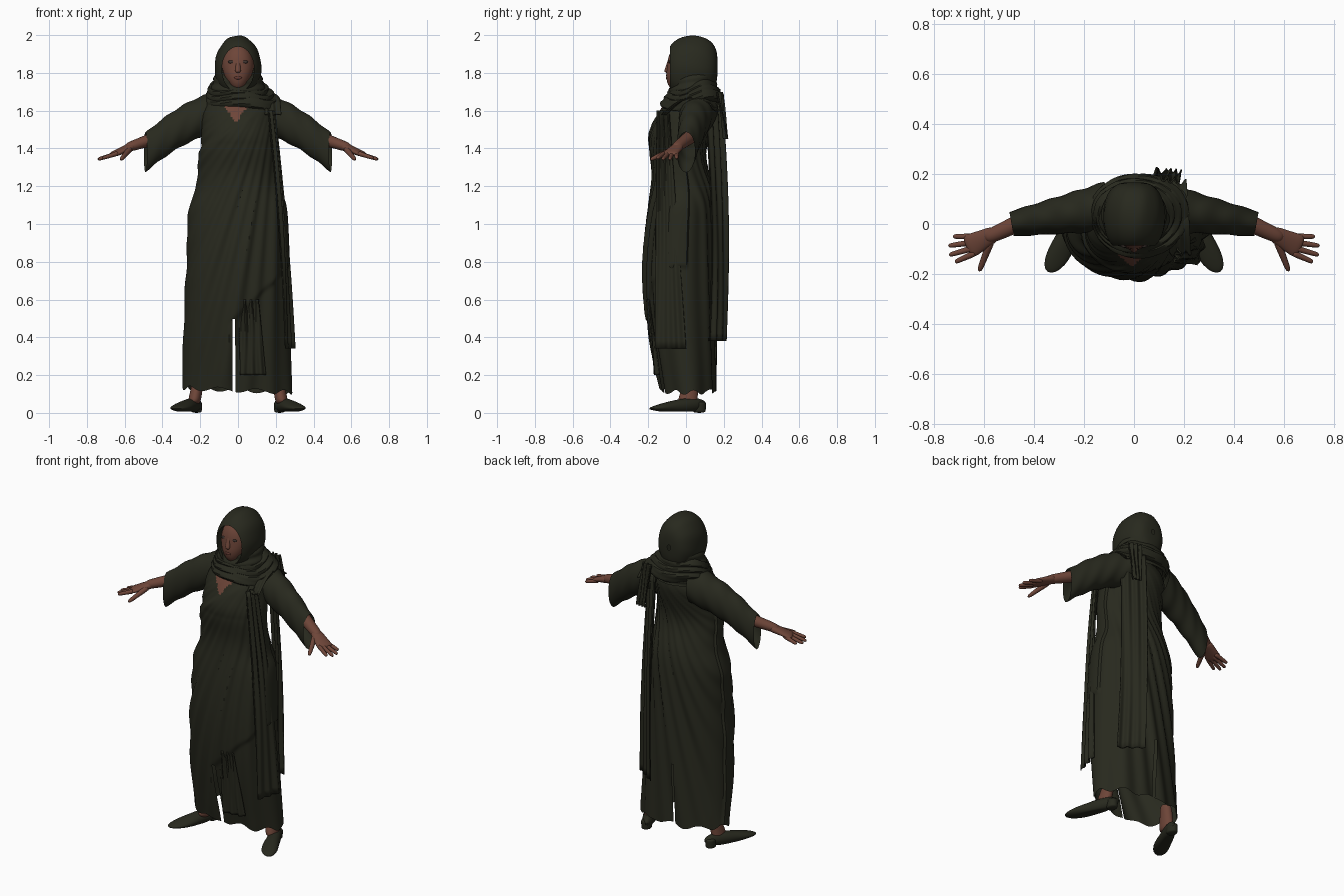
import bpy, bmesh, math
from math import sin, cos, pi, tau, sqrt
from mathutils import Vector

cube = bpy.data.objects.get("Cube")
if cube:
    bpy.data.objects.remove(cube)

X, Z = Vector((1, 0, 0)), Vector((0, 0, 1))
built = []


def material(name, *rgb):
    mat = bpy.data.materials.new(name)
    mat.use_nodes = True
    mat.diffuse_color = (*rgb, 1)
    shader = mat.node_tree.nodes["Principled BSDF"]
    shader.inputs["Base Color"].default_value = mat.diffuse_color
    shader.inputs["Roughness"].default_value = .9
    return mat


olive = material("dark olive cloth", .021, .022, .013)
skin = material("brown skin", .155, .06, .04)
lip = material("lip brown", .12, .04, .03)
eye = material("eye grey brown", .05, .035, .03)


def mix(start, end, t):
    return start + (end - start) * t


def clamp(value):
    return min(1, max(0, value))


def bump(value, middle, width):
    return math.exp(-((value - middle) / width) ** 2)


def finish(bm, name, *mats):
    bmesh.ops.recalc_face_normals(bm, faces=bm.faces)
    mesh = bpy.data.meshes.new(name)
    bm.to_mesh(mesh)
    bm.free()
    obj = bpy.data.objects.new(name, mesh)
    bpy.context.collection.objects.link(obj)
    for mat in mats:
        mesh.materials.append(mat)
    built.append(obj)
    return obj


def loft(rings, closed=True, caps=False, loop=False):
    """Bridge rows of points into a sheet, tube or torus."""
    bm = bmesh.new()
    rows = [[bm.verts.new(point) for point in ring] for ring in rings]
    pairs = list(zip(rows, rows[1:]))
    if loop:
        pairs.append((rows[-1], rows[0]))
    for low, high in pairs:
        count = len(low)
        for j in range(count if closed else count - 1):
            k = (j + 1) % count
            bm.faces.new((low[j], low[k], high[k], high[j]))
    if caps:
        bm.faces.new(rows[0])
        bm.faces.new(rows[-1])
    return bm


def limb(name, start, end, size_start, size_end, mat, mirror=1, arch=0, sleeve=False):
    """Oval tube between two points: rounded ends, or an open wrinkled sleeve."""
    start, end = Vector(start), Vector(end)
    size_start, size_end = Vector(size_start), Vector(size_end)
    along = (end - start).normalized()
    upright = abs(along.z) > .85
    side = X if upright else along.cross(Z).normalized()
    up = Z if sleeve and not upright else side.cross(along)
    rings, steps, sides = [], 24, 28
    for i in range(steps + 1):
        t = i / steps
        centre = mix(start, end, t) + Z * arch * sin(pi * t)
        size = mix(size_start, size_end, t)
        ring = []
        for j in range(sides):
            a = tau * j / sides
            if sleeve:
                scale = 1 + .03 * sin(i + 3 * sin(a))
            else:
                scale = .05 + .95 * sqrt(1 - (2 * t - 1) ** 8)
            point = centre + (side * cos(a) * size.x + up * sin(a) * size.y) * scale
            ring.append((point.x * mirror, point.y, point.z))
        rings.append(ring)
    finish(loft(rings, caps=not sleeve), name, mat)


def blob(name, centre, size, mat, mirror=1, shape=None):
    """Ellipsoid whose unit form may first be changed by a shape rule."""
    bm = bmesh.new()
    bmesh.ops.create_uvsphere(bm, u_segments=28, v_segments=18, radius=1)
    for vert in bm.verts:
        if shape:
            shape(vert.co)
        vert.co = [c + v * s for c, v, s in zip(centre, vert.co, size)]
        vert.co.x *= mirror
    finish(bm, name, mat)


def cloth(name, top, bottom, width_top, width_bottom, across, bulge=(0, 0, 0)):
    """Softly pleated strip hanging between two points."""
    top, bottom, bulge = Vector(top), Vector(bottom), Vector(bulge)
    across = Vector(across).normalized()
    normal = across.cross(Z)
    rings, steps, columns = [], 30, 32
    for i in range(steps + 1):
        t = i / steps
        centre = mix(top, bottom, t) + bulge * sin(pi * t)
        width = mix(width_top, width_bottom, t)
        ring = []
        for j in range(columns + 1):
            u = 2 * j / columns - 1
            fold = sin(3 * pi * u + 2 * t) + .5 * sin(8 * u - 3 * t)
            ring.append(centre + across * u * width + normal * .007 * fold)
        rings.append(ring)
    obj = finish(loft(rings, closed=False), name, olive)
    obj.modifiers.new("thickness", "SOLIDIFY").thickness = .006


def robe():
    rings, steps, sides = [], 130, 120
    for i in range(steps + 1):
        z = mix(.12, 1.7, i / steps)
        # hem tapers to a waist, then rounds over at the shoulders
        shoulder = sqrt(1 - (max(0, z - 1.55) / .17) ** 2)
        waist = 1 / (1 + math.exp((1.15 - z) * 30))
        half = (.29 - .035 * z - .045 * waist) * shoulder
        belly = max(0, sin((z - .12) * pi / 1.3))
        front = -(.125 + .085 * belly + .06 * bump(z, 1.45, .14)) * shoulder
        back = (.155 - .05 * bump(z, 1.36, .15)) * shoulder
        drop = 1.8 - z
        depth = .008 * min(1, drop) * clamp((1.68 - z) * 8)
        ring = []
        for j in range(sides):
            a = tau * j / sides
            c, s = cos(a), sin(a)
            x, y = half * c, (front + back) / 2 + (back - front) / 2 * s
            # folds fan out from the left shoulder, softer at the sides
            fan = math.atan2(.2 - x, drop)
            push = depth * (sin(85 * fan) + .6 * sin(37 * fan + 1)) * (.4 + .6 * abs(s))
            # wrap overlaps along a chest edge and a hem edge
            inside = min(1.55 + .75 * x - z, max(-.02 - x, z - .5 - x))
            if s < .2:
                push += .012 * clamp(inside * 40)
            hem = .012 * bump(z, .12, .06) * (sin(9 * a) - c)
            ring.append((x + c * push, y + s * push, z + hem))
        rings.append(ring)
    bm = loft(rings)
    slit = []
    for face in bm.faces:
        spot = face.calc_center_median()
        # narrow slit at the hem, front and back
        if spot.z < .5 and abs(spot.x + .021) < .0075:
            slit.append(face)
        # bare skin in the neckline
        if spot.y < 0 and abs(spot.x + .01) < .75 * (spot.z - 1.54):
            face.material_index = 1
    bmesh.ops.delete(bm, geom=slit, context="FACES")
    finish(bm, "robe", olive, skin)


def hood():
    rings, steps, sides = [], 28, 40
    for i in range(-1, steps + 1):
        t = max(0, i) / steps
        scale = sin(mix(.57, pi - .02, t)) ** .6
        y = .03 - .137 * cos(mix(.57, pi - .02, t)) if i >= 0 else -.02
        ring = []
        for j in range(sides):
            b = tau * j / sides
            ripple = 1 + .012 * sin(9 * b + 5 * t) * sin(pi * t)
            ring.append((.124 * scale * cos(b) * ripple, y,
                         1.82 + .015 * t + .172 * scale * sin(b) * ripple))
        rings.append(ring)
    finish(loft(rings), "hood", olive)


def scarf_wrap(name, level):
    rings, steps, sides = [], 64, 20
    thick = .034 - .004 * level
    for i in range(steps):
        a = tau * i / steps
        out = Vector((cos(a), sin(a), 0))
        centre = Vector((.02 - .01 * level, .035, 1.65 + .03 * level))
        centre.x += (.165 - .015 * level) * out.x
        centre.y += (.135 - .015 * level) * out.y
        centre.z += .025 * out.y + .012 * sin(3 * a)
        ring = []
        for j in range(sides):
            b = tau * j / sides
            ring.append(centre + (out * cos(b) + Z * sin(b)) * thick * (1 + .14 * sin(4 * b + 3 * a)))
        rings.append(ring)
    finish(loft(rings, loop=True), name, olive)


def face_shape(unit):
    # narrow jaw, chin pushed forward
    jaw = max(0, -unit.z)
    unit.x *= 1 - .25 * jaw
    unit.y -= .35 * jaw


def shoe_shape(unit):
    # blunt toe, flat sole, tall heel, toe turned out
    unit.x *= 1 + .6 * max(0, -unit.y)
    unit.z = max(unit.z, -.8) * (1 + .45 * unit.y) + .35 * unit.y
    unit.x -= unit.y * 1.4


robe()
hood()
limb("hood_skirt", (0, .035, 1.62), (0, .045, 1.8), (.17, .145), (.12, .11), olive, sleeve=True)
for level, label in enumerate(("lower", "middle", "upper")):
    scarf_wrap(label + "_scarf", level)

# Hanging cloth
cloth("shoulder_drape", (.18, -.12, 1.58), (.15, .17, 1.6), .05, .06, X, (0, 0, .08))
cloth("back_drape", (.13, .15, 1.64), (.16, .165, .38), .07, .08, (.8, -.6, 0), (0, .02, 0))
cloth("side_drape", (.18, -.12, 1.6), (.28, -.085, .34), .035, .085, (.3, 1, 0), (.015, 0, 0))
cloth("front_pleats", (.06, -.2, .6), (.08, -.16, .2), .05, .07, (1, .1, 0))
cloth("scarf_tail", (.14, .18, 1.7), (.16, .215, 1.45), .04, .03, (1, -.2, 0))

# Head
blob("face", (0, -.02, 1.83), (.085, .08, .125), skin, shape=face_shape)
limb("neck", (0, .01, 1.5), (0, 0, 1.8), (.06, .06), (.05, .05), skin)
limb("nose", (0, -.085, 1.875), (0, -.104, 1.8), (.01, .008), (.016, .014), skin)
blob("lips", (0, -.1, 1.774), (.02, .007, .009), lip)

for mirror, side in ((1, "left_"), (-1, "right_")):
    blob(side + "eye", (.036, -.088, 1.858), (.018, .006, .008), eye, mirror)
    # Arm and hand
    limb(side + "sleeve", (.1, .07, 1.6), (.49, 0, 1.38), (.1, .11), (.05, .104), olive, mirror,
         arch=.03, sleeve=True)
    limb(side + "forearm", (.36, .05, 1.48), (.6, -.06, 1.4), (.04, .04), (.028, .024), skin, mirror)
    limb(side + "palm", (.55, -.035, 1.415), (.67, -.095, 1.365), (.03, .025), (.05, .013), skin, mirror)
    for i, label in enumerate(("little", "ring", "middle", "index")):
        knuckle = Vector((.635, -.05 - .022 * i, 1.375))
        reach = .11 if i in (1, 2) else .09
        tip = knuckle + Vector((cos(.14 * i), -sin(.14 * i), -.3)) * reach
        limb(side + label + "_finger", knuckle, tip, (.013, .013), (.009, .009), skin, mirror)
    limb(side + "thumb", (.57, -.06, 1.4), (.62, -.19, 1.34), (.017, .017), (.01, .01), skin, mirror)
    # Foot and shoe
    limb(side + "ankle", (.205, .035, .2), (.235, .005, .04), (.03, .035), (.034, .055), skin, mirror)
    blob(side + "shoe", (.268, -.045, .035), (.045, .15, .035), olive, mirror, shoe_shape)
    limb(side + "shoe_heel", (.22, .07, 0), (.22, .07, .06), (.028, .034), (.03, .036), olive, mirror)

# Smooth shading with sharp edges kept
bpy.ops.object.select_all(action="DESELECT")
for obj in built:
    obj.select_set(True)
bpy.context.view_layer.objects.active = built[0]
bpy.ops.object.shade_smooth_by_angle(angle=math.radians(40))
